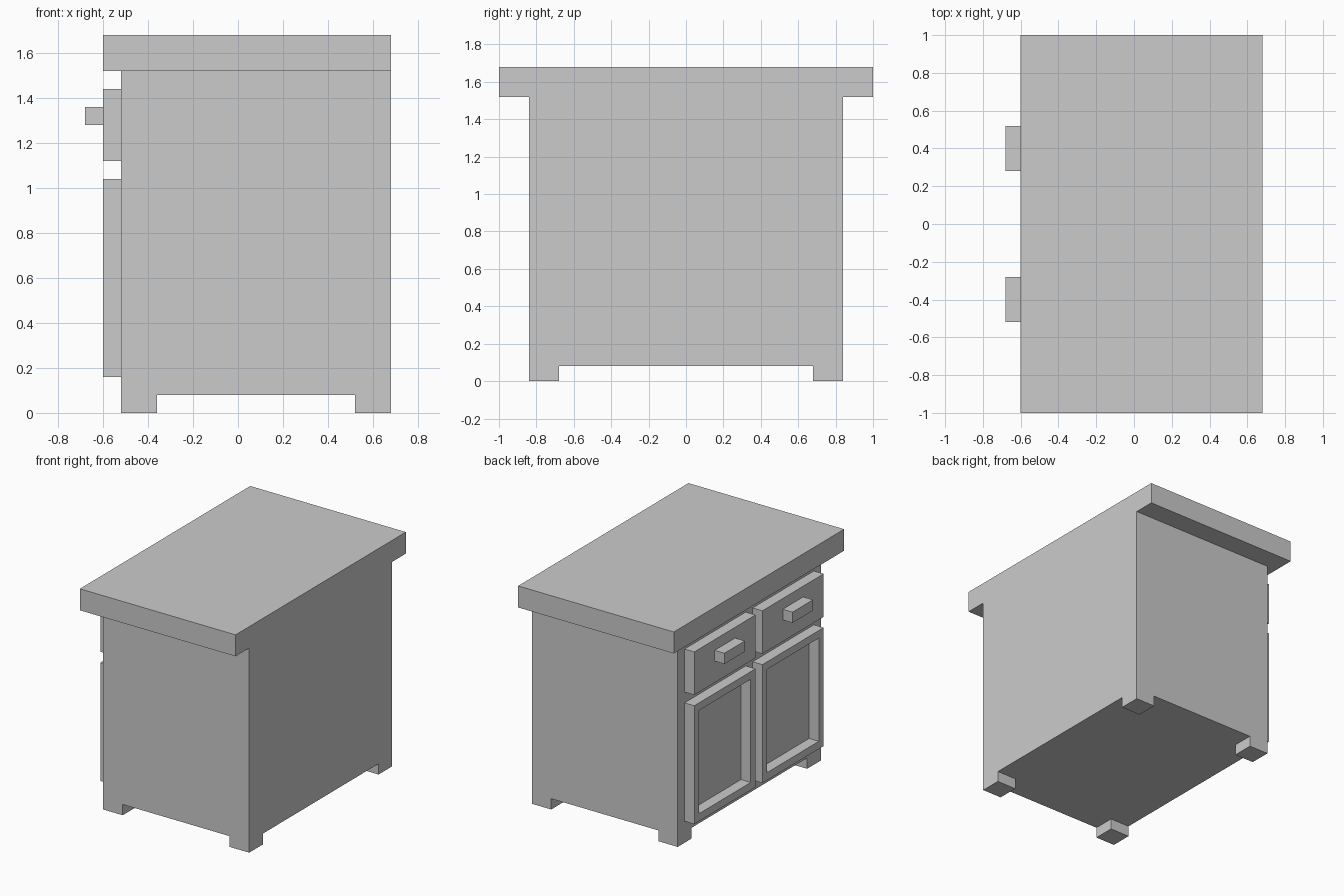
import bpy, bmesh
from mathutils import Vector

if "Cube" in bpy.data.objects:
    bpy.data.objects.remove(bpy.data.objects["Cube"])

FRONT, BACK = -0.52, 0.68      # cabinet body extents along x (doors face -x)
HALF_Y = 0.84
FOOT = 0.16


def box_bm(lo, hi):
    lo, hi = Vector(lo), Vector(hi)
    bm = bmesh.new()
    bmesh.ops.create_cube(bm, size=1)
    for v in bm.verts:
        v.co = (lo + hi) / 2 + v.co * (hi - lo)
    return bm


def finish(name, bm):
    bmesh.ops.recalc_face_normals(bm, faces=bm.faces)
    mesh = bpy.data.meshes.new(name)
    bm.to_mesh(mesh)
    bm.free()
    obj = bpy.data.objects.new(name, mesh)
    bpy.context.collection.objects.link(obj)
    return obj


def box(name, lo, hi):
    return finish(name, box_bm(lo, hi))


def cabinet_body():
    bm = box_bm((FRONT, -HALF_Y, 0.08), (BACK, HALF_Y, 1.52))
    # score the underside so the corner squares can be pulled down as feet
    cuts = [((x, 0, 0), (1, 0, 0)) for x in (FRONT + FOOT, BACK - FOOT)]
    cuts += [((0, y, 0), (0, 1, 0)) for y in (FOOT - HALF_Y, HALF_Y - FOOT)]
    for co, no in cuts:
        bmesh.ops.bisect_plane(bm, geom=bm.verts[:] + bm.edges[:] + bm.faces[:],
                               plane_co=co, plane_no=no)
    bm.normal_update()
    mid = (FRONT + BACK) / 2
    corners = []
    for f in bm.faces:
        c = f.calc_center_median()
        if f.normal.z < -0.9 and abs(c.y) > HALF_Y - FOOT and abs(c.x - mid) > 0.6 - FOOT:
            corners.append(f)
    feet = bmesh.ops.extrude_discrete_faces(bm, faces=corners)["faces"]
    bmesh.ops.translate(bm, verts=[v for f in feet for v in f.verts], vec=(0, 0, -0.08))
    # merge the coplanar strips left by scoring
    bmesh.ops.dissolve_limit(bm, angle_limit=0.01, verts=bm.verts[:], edges=bm.edges[:])
    return finish("cabinet_body", bm)


def door_frame(name, lo, hi, border):
    bm = box_bm(lo, hi)
    bm.normal_update()
    panels = [f for f in bm.faces if abs(f.normal.x) > 0.9]
    bmesh.ops.inset_individual(bm, faces=panels, thickness=border)
    # open the middle and line the opening
    rim = [e for f in panels for e in f.edges]
    bmesh.ops.delete(bm, geom=panels, context='FACES_ONLY')
    bmesh.ops.bridge_loops(bm, edges=rim)
    return finish(name, bm)


cabinet_body()
box("countertop", (-0.60, -1.0, 1.52), (BACK, 1.0, 1.68))

# Drawer fronts, handles and framed doors, one set per side
for side, y in (("left", 0.40), ("right", -0.40)):
    box(side + "_drawer_front", (-0.60, y - 0.36, 1.12), (FRONT, y + 0.36, 1.44))
    box(side + "_drawer_handle", (-0.68, y - 0.12, 1.28), (-0.60, y + 0.12, 1.36))
    door_frame(side + "_door_frame", (-0.60, y - 0.36, 0.16), (FRONT, y + 0.36, 1.04), 0.08)
